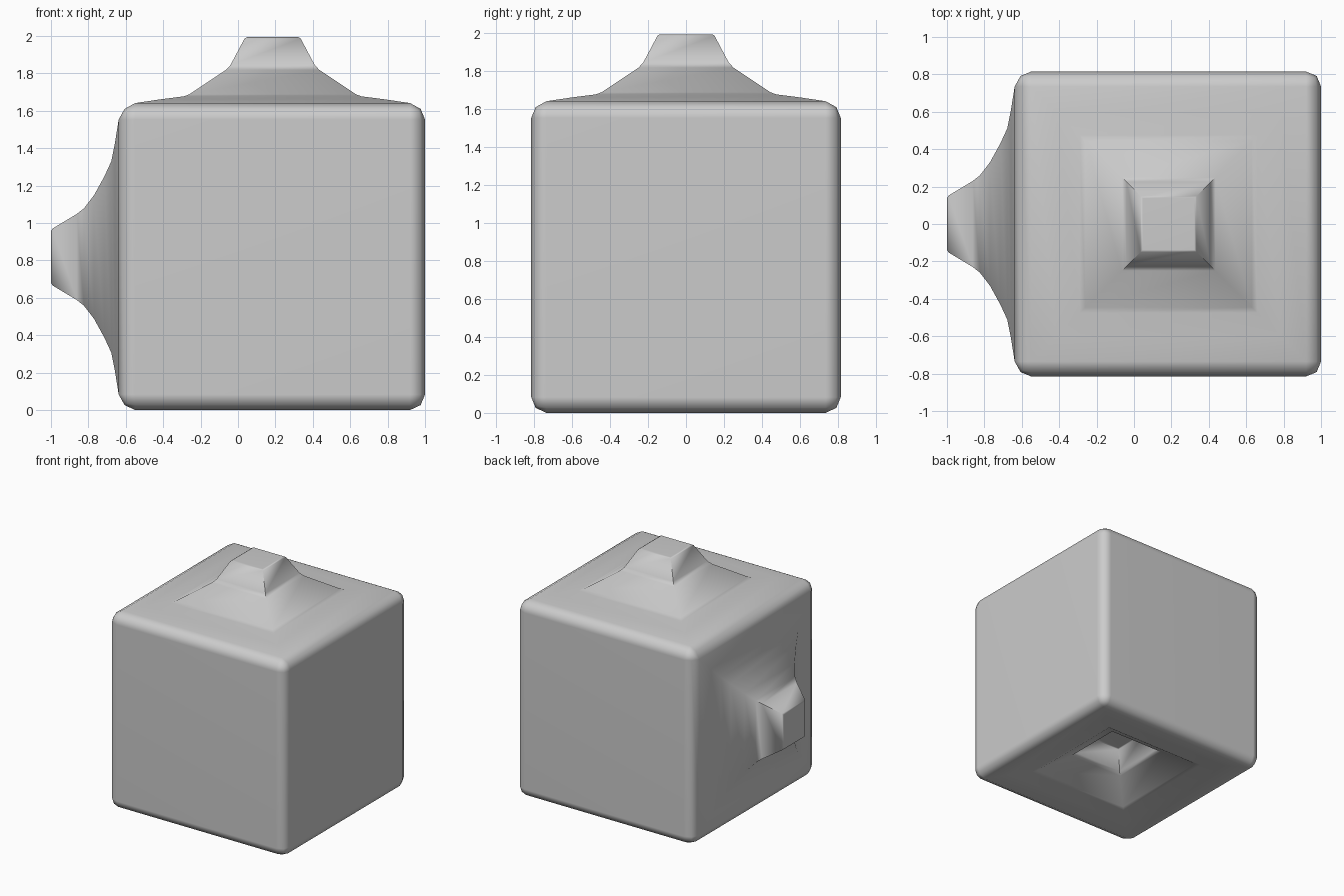
import bpy, bmesh, math
from mathutils import Vector

if "Cube" in bpy.data.objects:
    bpy.data.objects.remove(bpy.data.objects["Cube"])

HALF = 0.815
CENTRE = Vector((0.185, 0, 0.818))

# Square section profiles: (half width, height above the cube face)
TOP = [(0.60, 0.028), (0.475, 0.044), (0.445, 0.055), (0.25, 0.185), (0.225, 0.212),
       (0.15, 0.353), (0.138, 0.36)]
SIDE = [(0.61, 0.028), (0.51, 0.048), (0.43, 0.085), (0.33, 0.14), (0.26, 0.194),
        (0.23, 0.232), (0.152, 0.362), (0.138, 0.37)]
SOCKET = [(w, -h * 0.95) for w, h in TOP]


def shape_face(bm, axis, base, profile):
    """Step a cube face inwards along a profile to make a knob or socket."""
    axis = Vector(axis)
    face = max((f for f in bm.faces if f.normal.dot(axis) > 0.99), key=lambda f: f.calc_area())
    last_w, last_h = HALF - 0.08, base
    for v in face.verts:
        v.co += axis * base
    face.normal_update()
    for w, h in profile:
        bmesh.ops.inset_individual(bm, faces=[face], thickness=last_w - w,
                                   depth=h - last_h, use_even_offset=True)
        last_w, last_h = w, h


# Rounded cube body with a knob on top and left and a socket underneath
bm = bmesh.new()
bmesh.ops.create_cube(bm, size=2 * HALF)
bmesh.ops.bevel(bm, geom=bm.edges[:], offset=0.08, segments=2, profile=0.5, affect='EDGES')
bm.normal_update()
shape_face(bm, (0, 0, 1), 0.008, TOP)
shape_face(bm, (-1, 0, 0), 0.008, SIDE)
shape_face(bm, (0, 0, -1), 0.003, SOCKET)
bmesh.ops.translate(bm, verts=bm.verts[:], vec=CENTRE)
bmesh.ops.recalc_face_normals(bm, faces=bm.faces[:])

mesh = bpy.data.meshes.new("connector_block")
bm.to_mesh(mesh)
bm.free()
block = bpy.data.objects.new("connector_block", mesh)
bpy.context.collection.objects.link(block)
bpy.context.view_layer.objects.active = block
block.select_set(True)
bpy.ops.object.shade_smooth_by_angle(angle=math.radians(60))

# Keep the broad flat faces flat in shading
mod = block.modifiers.new("weighted_normals", 'WEIGHTED_NORMAL')
mod.keep_sharp = True
